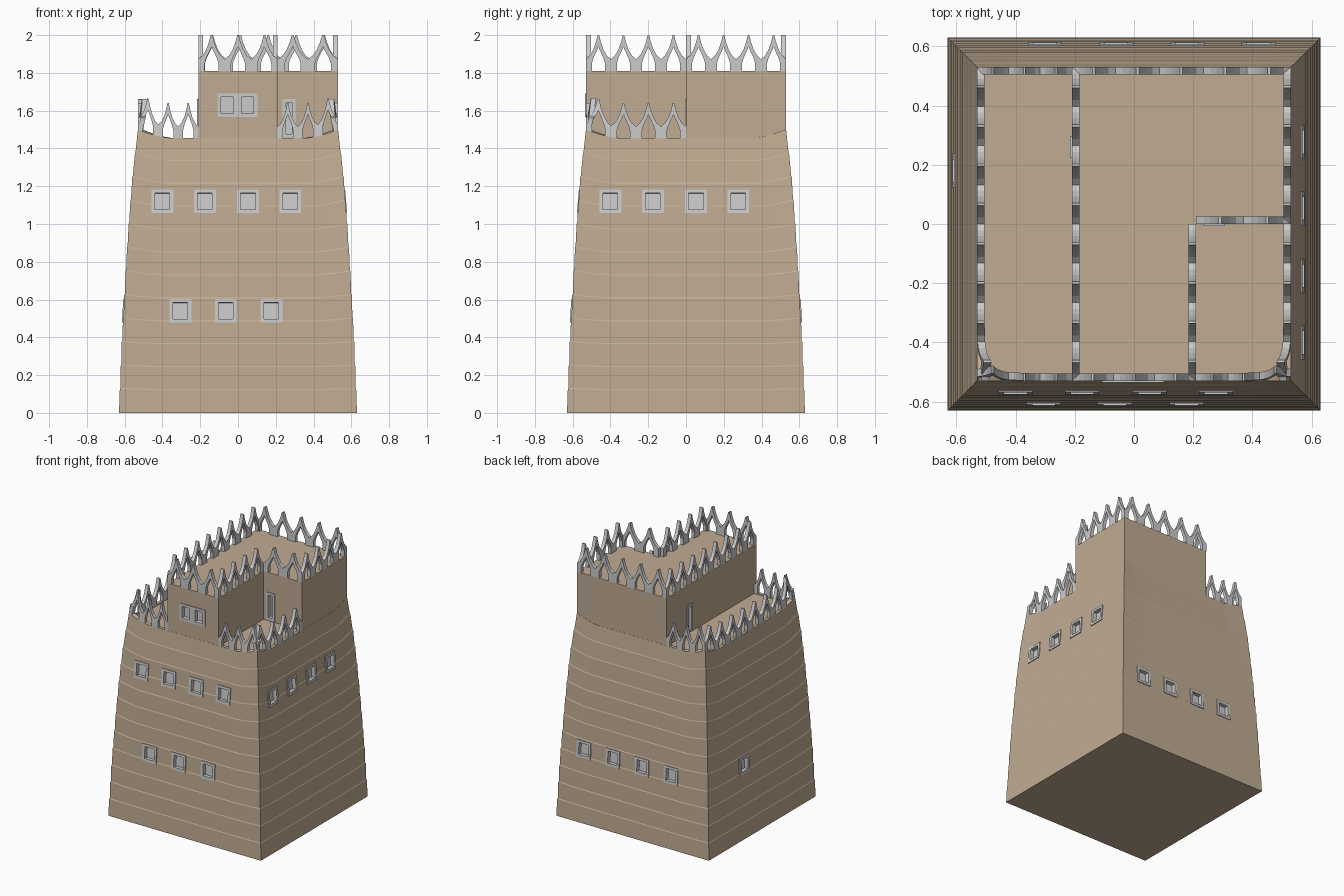
import bpy, bmesh
from mathutils import Vector, Matrix
from math import pi

if "Cube" in bpy.data.objects:
    bpy.data.objects.remove(bpy.data.objects["Cube"])

TERR, TOP, HALF = 1.455, 1.81, 0.53
tan = bpy.data.materials.new("mud_brick")
tan.diffuse_color = (0.53, 0.41, 0.29, 1)
tan.use_nodes = True
tan.node_tree.nodes["Principled BSDF"].inputs["Base Color"].default_value = tan.diffuse_color


def finish(bm, name, mat=None):
    bmesh.ops.recalc_face_normals(bm, faces=bm.faces[:])
    me = bpy.data.meshes.new(name)
    bm.to_mesh(me)
    bm.free()
    ob = bpy.data.objects.new(name, me)
    bpy.context.collection.objects.link(ob)
    if mat:
        me.materials.append(mat)
    return ob


def near(v):
    return min(1, max(0, (abs(v) - 0.36) / 0.17)) ** 1.5


def lift(x, y):
    # corners of the lower walls sweep upward
    return 0.045 * near(x) * near(y)


PROFILE = [(0, 0.63), (0.4, 0.613), (0.8, 0.59), (1.0, 0.576), (1.2, 0.56), (1.4, 0.537), (TERR, HALF)]


def half_at(z):
    for (z0, w0), (z1, w1) in zip(PROFILE, PROFILE[1:]):
        if z <= z1:
            return w0 + (w1 - w0) * (z - z0) / (z1 - z0)
    return HALF


# tapered tower body in shallow courses, with upswept corners
def tower_body():
    bm = bmesh.new()
    us = [-1, -0.93, -0.86, -0.78, -0.69, 0.69, 0.78, 0.86, 0.93]
    unit = [(u, -1) for u in us] + [(1, u) for u in us] + [(-u, 1) for u in us] + [(-1, -u) for u in us]
    levels = [(0, 0.63)]
    n = 12
    for i in range(1, n):
        z = TERR * i / n
        levels += [(z, half_at(z) + 0.001), (z + 0.006, half_at(z) - 0.002)]
    levels += [(TERR, HALF), (TERR, HALF - 0.025)]
    rings = []
    for z, w in levels:
        rings.append([bm.verts.new((x * w, y * w, z + lift(x * HALF, y * HALF) * min(1, z / TERR)))
                      for x, y in unit])
    w = HALF - 0.025
    rings.append([bm.verts.new((x * w, y * w, TERR - 0.005)) for x, y in unit])
    for a, b in zip(rings, rings[1:]):
        for i in range(len(a)):
            j = (i + 1) % len(a)
            bm.faces.new((a[i], a[j], b[j], b[i]))
    bm.faces.new(rings[0])
    bm.faces.new(rings[-1])
    return finish(bm, "tower_body", tan)


# L-shaped upper storey
def upper_storey():
    bm = bmesh.new()
    h = HALF - 0.001
    pts = [(-0.21, -h), (0.21, -h), (0.21, 0), (h, 0), (h, h), (-0.21, h)]
    f = bm.faces.new([bm.verts.new((x, y, 1.42)) for x, y in pts])
    top = bmesh.ops.extrude_face_region(bm, geom=[f])["geom"]
    bmesh.ops.translate(bm, vec=(0, 0, TOP - 1.42), verts=[v for v in top if isinstance(v, bmesh.types.BMVert)])
    return finish(bm, "upper_storey", tan)


# row of pointed, pierced merlons; the thickness goes to the left of a -> b
OUTER = [(0.5, 0), (0.5, 0.33), (0.34, 0.43), (0.2, 0.6), (0.1, 0.8), (0.03, 1)]
INNER = [(0.26, 0), (0.26, 0.22), (0.2, 0.36), (0.11, 0.5), (0.03, 0.62), (0, 0.68)]


def merlon_row(name, a, b, z, n, height=0.19, swept=False):
    a, b = Vector(a), Vector(b)
    d = (b - a).normalized()
    inward = Vector((-d.y, d.x))
    pitch = (b - a).length / n
    bm = bmesh.new()

    def vert(mid, u, h, depth):
        p = mid + d * u * pitch
        rise = lift(p.x, p.y) if swept else 0
        q = p + inward * depth
        if swept and p.y < 0:
            lean = 0.045 * h * near(p.x) * near(p.y)
            q += inward * lean
        return bm.verts.new((q.x, q.y, z + rise + h * height))

    for k in range(n):
        mid = a + d * pitch * (k + 0.5)
        for s in (-1, 1):
            outer, inner = OUTER + [(0, 1)], INNER + [(0, 0.68)]
            quads = [[vert(mid, s * o[0], o[1], t) for t in (0, 0.026)]
                     + [vert(mid, s * i[0], i[1], t) for t in (0, 0.026)]
                     for o, i in zip(outer[:-1], inner[:-1])]
            tip = vert(mid, 0, 1, 0), vert(mid, 0, 1, 0.026)
            for p, q in zip(quads, quads[1:]):
                bm.faces.new((p[0], q[0], q[2], p[2]))
                bm.faces.new((p[1], p[3], q[3], q[1]))
                bm.faces.new((p[0], p[1], q[1], q[0]))
                bm.faces.new((p[2], q[2], q[3], p[3]))
            e = quads[-1]
            bm.faces.new((e[0], tip[0], e[2]))
            bm.faces.new((e[1], e[3], tip[1]))
            bm.faces.new((e[0], e[1], tip[1], tip[0]))
            bm.faces.new((quads[0][0], quads[0][2], quads[0][3], quads[0][1]))
    bmesh.ops.remove_doubles(bm, verts=bm.verts[:], dist=0.0002)
    return finish(bm, name)


def add_box(bm, mat, x0, x1, y0, y1, z0, z1):
    m = mat @ Matrix.Translation(((x0 + x1) / 2, (y0 + y1) / 2, (z0 + z1) / 2)) \
        @ Matrix.Diagonal((x1 - x0, y1 - y0, z1 - z0, 1))
    bmesh.ops.create_cube(bm, size=1, matrix=m)


# framed opening: local -y points out of the wall
cut_bm = {"body": bmesh.new(), "upper": bmesh.new()}


def opening(name, pos, turn, w, h, panes, wall, tilt=0.0):
    m = Matrix.Translation(pos) @ Matrix.Rotation(turn, 4, 'Z') @ Matrix.Rotation(tilt, 4, 'X')
    bm = bmesh.new()
    out, back, rim = -0.006, 0.03, 0.019
    add_box(bm, m, -w / 2, w / 2, back - 0.006, back, -h / 2, h / 2)
    add_box(bm, m, -w / 2, w / 2, out, back, h / 2 - rim, h / 2)
    add_box(bm, m, -w / 2, w / 2, out, back, -h / 2, -h / 2 + rim)
    step = (w - 2 * rim + 0.045) / panes
    bars = [-w / 2 + rim / 2, w / 2 - rim / 2]
    for b in bars:
        add_box(bm, m, b - rim / 2, b + rim / 2, out, back, -h / 2 + rim, h / 2 - rim)
    if panes == 2:
        add_box(bm, m, -0.022, 0.022, out, back, -h / 2 + rim, h / 2 - rim)
    finish(bm, name)
    e = 0.001
    add_box(cut_bm[wall], m, -w / 2 + e, w / 2 - e, -0.05, back - e, -h / 2 + e, h / 2 - e)


TURN = {"front": 0, "right": pi / 2, "back": pi, "left": -pi / 2}


def body_windows(side, z, places):
    w = half_at(z)
    tilt = -(half_at(z - 0.1) - half_at(z + 0.1)) / 0.2
    for k, s in enumerate(places):
        pos = {"front": (s, -w, z), "right": (w, s, z), "back": (s, w, z), "left": (-w, s, z)}[side]
        opening(f"{side}_window_{int(z * 100)}_{k}", pos, TURN[side], 0.115, 0.125, 1, "body", tilt)


body, upper = tower_body(), upper_storey()
body_windows("front", 1.12, [-0.4, -0.175, 0.053, 0.277])
body_windows("front", 0.54, [-0.305, -0.065, 0.177])
body_windows("right", 1.12, [-0.4, -0.175, 0.053, 0.277])
body_windows("back", 0.54, [-0.3, -0.06, 0.18, 0.42])
body_windows("left", 0.54, [0.18])
opening("double_window", (-0.003, -0.529, 1.628), 0, 0.21, 0.125, 2, "upper")
opening("front_terrace_door", (0.27, 0, 1.56), 0, 0.07, 0.205, 1, "upper")
opening("left_terrace_door", (-0.21, 0.26, 1.56), TURN["left"], 0.07, 0.205, 1, "upper")

# recess the openings into the walls
for key, target in (("body", body), ("upper", upper)):
    cutter = finish(cut_bm[key], key + "_opening_cutter")
    cutter.hide_render = True
    cutter.hide_viewport = True
    cutter.display_type = 'WIRE'
    mod = target.modifiers.new("openings", 'BOOLEAN')
    mod.object, mod.operation, mod.solver = cutter, 'DIFFERENCE', 'EXACT'
    bpy.context.view_layer.objects.active = target
    bpy.ops.object.modifier_apply(modifier=mod.name)
    bpy.data.objects.remove(cutter)

# merlons around the upper roof
H = HALF
merlon_row("upper_merlons_front", (-0.21, -H), (0.21, -H), TOP, 3)
merlon_row("upper_merlons_inner_right", (0.21, -H), (0.21, 0), TOP, 4)
merlon_row("upper_merlons_inner_front", (0.21, 0), (H, 0), TOP, 2)
merlon_row("upper_merlons_right", (H, 0), (H, H), TOP, 4)
merlon_row("upper_merlons_back", (H, H), (-0.21, H), TOP, 5)
merlon_row("upper_merlons_left", (-0.21, H), (-0.21, -H), TOP, 8)

# merlons around the terraces
merlon_row("terrace_merlons_left", (-H, H), (-H, -H), TERR, 8, 0.185, True)
merlon_row("terrace_merlons_front_left", (-H, -H), (-0.21, -H), TERR, 3, 0.185, True)
merlon_row("terrace_merlons_back_left", (-0.21, H), (-H, H), TERR, 3, 0.185, True)
merlon_row("terrace_merlons_front_right", (0.21, -H), (H, -H), TERR, 3, 0.185, True)
merlon_row("terrace_merlons_right", (H, -H), (H, 0), TERR, 4, 0.185, True)
